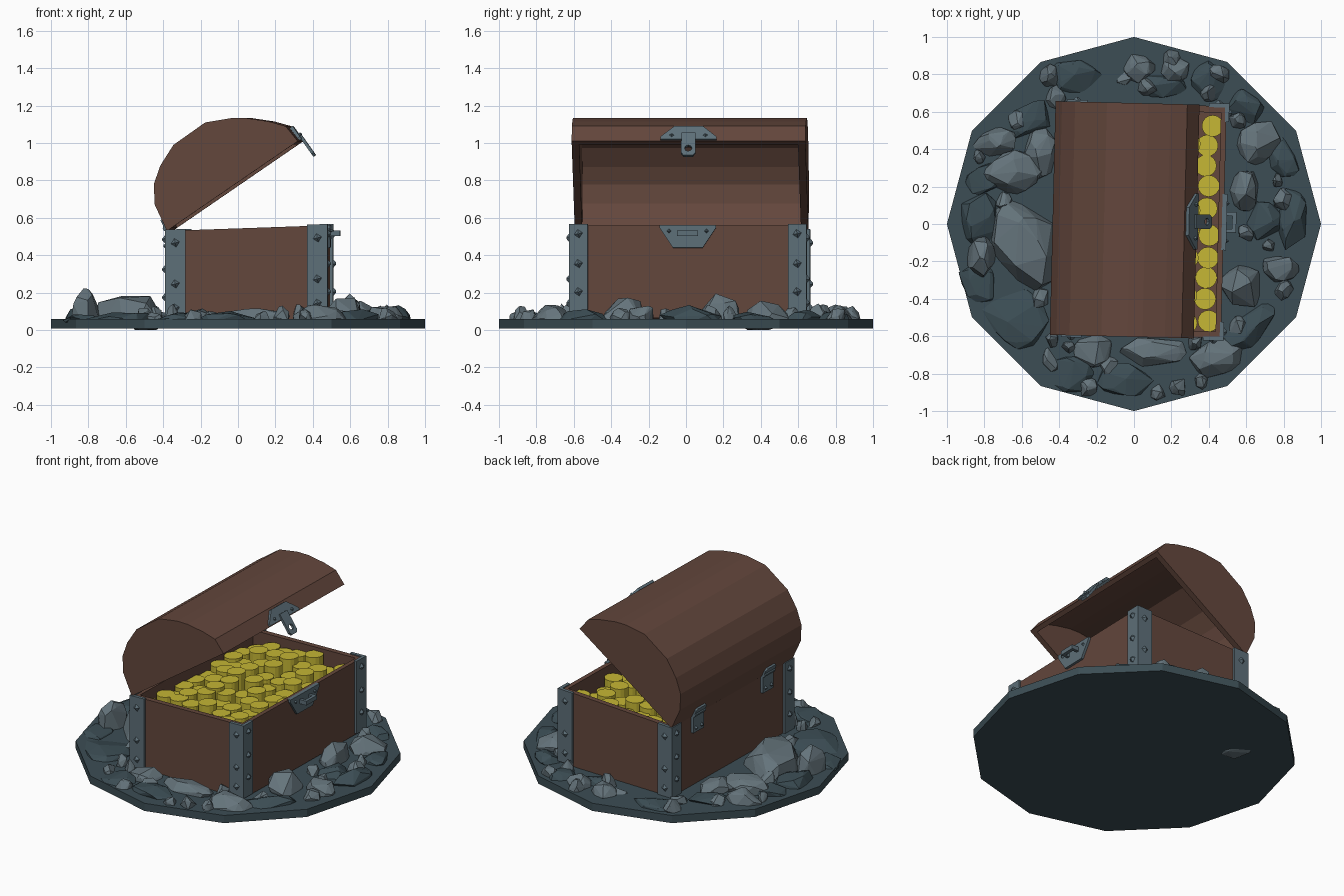
import bpy, bmesh, math, random
from mathutils import Matrix, Vector

if "Cube" in bpy.data.objects:
    bpy.data.objects.remove(bpy.data.objects["Cube"])

rng = random.Random(4)
T = Matrix.Translation
R = Matrix.Rotation

def material(name, rgb):
    m = bpy.data.materials.new(name)
    m.diffuse_color = (*rgb, 1)
    m.use_nodes = True
    m.node_tree.nodes["Principled BSDF"].inputs["Base Color"].default_value = m.diffuse_color
    return m

WOOD = material("wood", (0.125, 0.062, 0.045))
METAL = material("metal", (0.11, 0.16, 0.19))
STONE = material("light_stone", (0.13, 0.175, 0.2))
DARK = material("dark_stone", (0.045, 0.075, 0.09))
GOLD = material("gold", (0.56, 0.47, 0.035))

# The chest is turned slightly, and its body rises a little towards the front
YAW = T((0.06, 0.02, 0)) @ R(math.radians(-1.4), 4, 'Z') @ T((-0.06, 0, 0))
SHEAR = Matrix(((1, 0, 0, 0), (0, 1, 0, 0), (0.035, 0, 1, -0.0021), (0, 0, 0, 1)))
BODY = YAW @ SHEAR

def finish(name, bm, mat, matrix=Matrix()):
    bm.transform(matrix)
    bmesh.ops.recalc_face_normals(bm, faces=bm.faces)
    me = bpy.data.meshes.new(name)
    bm.to_mesh(me)
    bm.free()
    me.materials.append(mat)
    ob = bpy.data.objects.new(name, me)
    bpy.context.collection.objects.link(ob)
    return ob

def add_box(bm, x, y, z):
    size = Matrix.Diagonal((x[1] - x[0], y[1] - y[0], z[1] - z[0], 1))
    mid = T((sum(x) / 2, sum(y) / 2, sum(z) / 2))
    bmesh.ops.create_cube(bm, size=1, matrix=mid @ size)

def add_cyl(bm, matrix, r1, r2, depth, sides):
    bmesh.ops.create_cone(bm, cap_ends=True, segments=sides, radius1=r1, radius2=r2,
                          depth=depth, matrix=matrix)

def add_plate(bm, half, z0, z1, matrix):
    """Plate mirrored about its middle; half is the right-hand outline."""
    pts = half + [(-x, y) for x, y in reversed(half)]
    low = [bm.verts.new(matrix @ Vector((x, y, z0))) for x, y in pts]
    top = [bm.verts.new(matrix @ Vector((x, y, z1))) for x, y in pts]
    bm.faces.new(low)
    bm.faces.new(top)
    for i in range(len(pts)):
        j = (i + 1) % len(pts)
        bm.faces.new((low[i], low[j], top[j], top[i]))

def shell(name, path, scale, y, wall, matrix):
    """Hollow trough: open profile path, shrunk about the mouth for the inside."""
    bm = bmesh.new()
    mid = (Vector(path[0]) + Vector(path[-1])) / 2
    inner = [mid + (Vector(p) - mid) * scale for p in path]
    def ring(pts, yy):
        return [bm.verts.new((p[0], yy, p[1])) for p in pts]
    oa, ob_ = ring(path, -y), ring(path, y)
    ia, ib = ring(inner, wall - y), ring(inner, y - wall)
    for a, b in ((oa, ob_), (ia, ib)):
        bm.faces.new(a)
        bm.faces.new(b)
        for i in range(len(path) - 1):
            bm.faces.new((a[i], a[i + 1], b[i + 1], b[i]))
    for i in (0, -1):
        bm.faces.new((oa[i], ob_[i], ib[i], ia[i]))
    for o, n in ((oa, ia), (ob_, ib)):
        bm.faces.new((o[0], o[-1], n[-1], n[0]))
    return finish(name, bm, WOOD, matrix)

def frame(origin, xa, ya):
    xa, ya = Vector(xa).normalized(), Vector(ya).normalized()
    m = Matrix((xa, ya, xa.cross(ya))).transposed().to_4x4()
    return T(origin) @ m

# Ground slab
bm = bmesh.new()
add_cyl(bm, T((0, 0, 0.034)), 1, 1, 0.052, 12)
slab = finish("ground_slab", bm, DARK, R(0, 4, 'Z'))

# Rocks: x, y, half sizes, top height, turn in degrees
def rock(name, x, y, rx, ry, top, turn, mat, points=34, low=0.02):
    bm = bmesh.new()
    for _ in range(points):
        v = Vector([rng.gauss(0, 1) for _ in range(3)]).normalized() * rng.uniform(0.9, 1.1)
        bm.verts.new((v.x * rx, v.y * ry, max(low, 0.055 + v.z * (top - 0.055))))
    hull = bmesh.ops.convex_hull(bm, input=bm.verts)
    junk = set(hull["geom_interior"]) | set(hull["geom_unused"])
    bmesh.ops.delete(bm, geom=[v for v in junk if isinstance(v, bmesh.types.BMVert)], context='VERTS')
    finish(name, bm, mat, T((x, y, 0)) @ R(math.radians(turn), 4, 'Z'))

light = [(-.60, -.13, .22, .26, .20, 20), (-.65, .28, .17, .12, .15, 10), (-.50, .38, .10, .13, .13, 0),
         (-.82, -.18, .08, .13, .22, -10), (-.74, .43, .12, .09, .14, 20), (.03, .83, .08, .08, .13, 0),
         (.22, .83, .08, .08, .13, 30), (.66, .43, .14, .11, .15, 40), (.60, .18, .08, .12, .20, 5),
         (.78, -.23, .10, .08, .15, 0), (.58, -.33, .11, .13, .18, 30), (.44, -.71, .15, .10, .14, 20),
         (.10, -.68, .19, .08, .12, 0), (-.22, -.68, .11, .09, .13, 15)]
dark = [(-.83, .02, .10, .17, .12, 0), (-.80, .24, .10, .09, .11, 30), (-.62, -.50, .22, .15, .10, -40),
        (-.33, -.80, .13, .10, .10, -20), (-.05, -.84, .15, .11, .10, -8), (.63, -.55, .19, .09, .11, 45),
        (.85, .02, .08, .18, .13, 0), (.70, .02, .10, .11, .12, 0), (-.30, .79, .16, .10, .10, -10),
        (.15, .74, .14, .07, .10, 0), (.60, .62, .12, .09, .11, -40), (.40, .76, .10, .12, .10, 0),
        (-.55, .56, .17, .10, .10, 40), (.80, .35, .08, .12, .10, 20), (-.83, -.32, .10, .12, .09, 30)]
for i, r in enumerate(light):
    rock(f"light_rock_{i}", *r, STONE, low=0.0 if i == 2 else 0.02)
for i, r in enumerate(dark):
    rock(f"dark_rock_{i}", *r, DARK, 26)
pebbles = [(-.45, .79), (-.42, .68), (-.06, .80), (.08, .74), (.20, .88), (.45, .80), (.40, .70), (.56, .56),
           (.76, .23), (.80, .13), (.60, -.05), (.72, -.12), (.80, -.35), (.56, -.55), (.33, -.63),
           (.24, -.87), (.13, -.90), (.36, -.84), (-.24, -.88), (-.13, -.76), (-.35, -.66),
           (-.43, -.72), (-.44, -.62), (-.50, -.40), (-.83, .36), (-.62, .55), (-.70, .12)]
for i, (x, y) in enumerate(pebbles):
    s = rng.uniform(.035, .065)
    rock(f"pebble_{i}", x, y, s, s * 1.1, rng.uniform(.10, .14), 0, STONE, 24)

# Chest body and open lid
shell("chest_body", [(-.36, .545), (-.36, .05), (.48, .05), (.48, .545)], .93, .62, .035, BODY)
shell("chest_lid", [(-.365, .53), (-.43, .67), (-.435, .78), (-.40, .88), (-.33, .99), (-.16, 1.11),
                    (-.02, 1.133), (.06, 1.133), (.18, 1.115), (.27, 1.09), (.335, 1.01)],
      .93, .625, .04, YAW)

# Corner braces with rivets
for sx in (-1, 1):
    for sy in (-1, 1):
        bm = bmesh.new()
        X, Y = 0.06 + sx * .435, sy * .635
        add_box(bm, sorted((X, X - sx * .11)), sorted((Y, Y - sy * .022)), (.06, .552))
        add_box(bm, sorted((X, X - sx * .022)), sorted((Y, Y - sy * .10)), (.06, .552))
        for z in (.48, .26, .13):
            turn = R(sy * -math.pi / 2, 4, 'X') @ R(.2, 4, 'Z')
            add_cyl(bm, T((X - sx * .055, Y + sy * .006, z)) @ turn, .028, .005, .02, 4)
        for z in (.50, .34, .19):
            turn = R(sx * math.pi / 2, 4, 'Y') @ R(.2, 4, 'Z')
            add_cyl(bm, T((X + sx * .006, Y - sy * .05, z)) @ turn, .028, .005, .02, 4)
        finish(f"corner_brace_{'back' if sx < 0 else 'front'}_{'near' if sy < 0 else 'far'}", bm, METAL, BODY)

# Hasp on the lid, with a hole through its tongue
H = frame((.335, 0, 1.01), (0, 1, 0), (-.577, 0, .817))
bm = bmesh.new()
add_plate(bm, [(.15, .005), (.15, .02), (.075, .09)], -.01, .014, H)
for s in (-1, 1):
    add_cyl(bm, H @ T((s * .09, .03, .019)), .014, .004, .014, 4)
finish("hasp_plate", bm, METAL, YAW)
bm = bmesh.new()
add_plate(bm, [(.025, -.108), (.038, -.09), (.038, .04)], .008, .024, H)
tongue = finish("hasp_tongue", bm, METAL, YAW)
bm = bmesh.new()
add_cyl(bm, H @ T((0, -.062, .016)), .02, .02, .1, 8)
cutter = finish("hole_cutter", bm, METAL, YAW)
cutter.hide_render = True
cutter.hide_viewport = True
cut = tongue.modifiers.new("hole", 'BOOLEAN')
cut.object = cutter
cut.operation = 'DIFFERENCE'

# Lock plate and staple on the body
L = frame((.48, 0, 0), (0, 1, 0), (0, 0, 1))
bm = bmesh.new()
add_plate(bm, [(.08, .425), (.15, .53), (.15, .547)], -.01, .016, L)
for s in (-1, 1):
    add_box(bm, (.48, .545), sorted((s * .035, s * .055)), (.487, .515))
    add_cyl(bm, L @ T((s * .1, .515, .02)), .014, .004, .014, 4)
add_box(bm, (.525, .547), (-.055, .055), (.487, .515))
finish("lock_plate", bm, METAL, BODY)

# Hinges on the back
for y in (-.36, .36):
    bm = bmesh.new()
    add_box(bm, (-.378, -.355), (y - .055, y + .055), (.42, .54))
    add_cyl(bm, T((-.375, y, .545)) @ R(math.pi / 2, 4, 'X'), .018, .018, .11, 8)
    add_plate(bm, [(.055, 0), (.055, .05), (.04, .065)], -.006, .014,
              frame((-.365, y, .535), (0, -1, 0), (-.065, 0, .14)))
    for dy in (-.03, .03):
        add_cyl(bm, T((-.383, y + dy, .45)) @ R(-math.pi / 2, 4, 'Y'), .016, .004, .014, 4)
    finish(f"hinge_{'near' if y < 0 else 'far'}", bm, METAL, YAW)

# Stacked coins filling the chest
bm = bmesh.new()
for i in range(7):
    for j in range(10):
        x = -.275 + i * .112 + rng.uniform(-.025, .018)
        y = -.53 + j * .118 + rng.uniform(-.02, .02)
        top = rng.uniform(.43, .50) + (.05 * rng.random() if 0 < i < 6 else 0)
        add_cyl(bm, T((x, y, (top + .28) / 2)), .058, .058, top - .28, 16)
finish("gold_coins", bm, GOLD, BODY)
